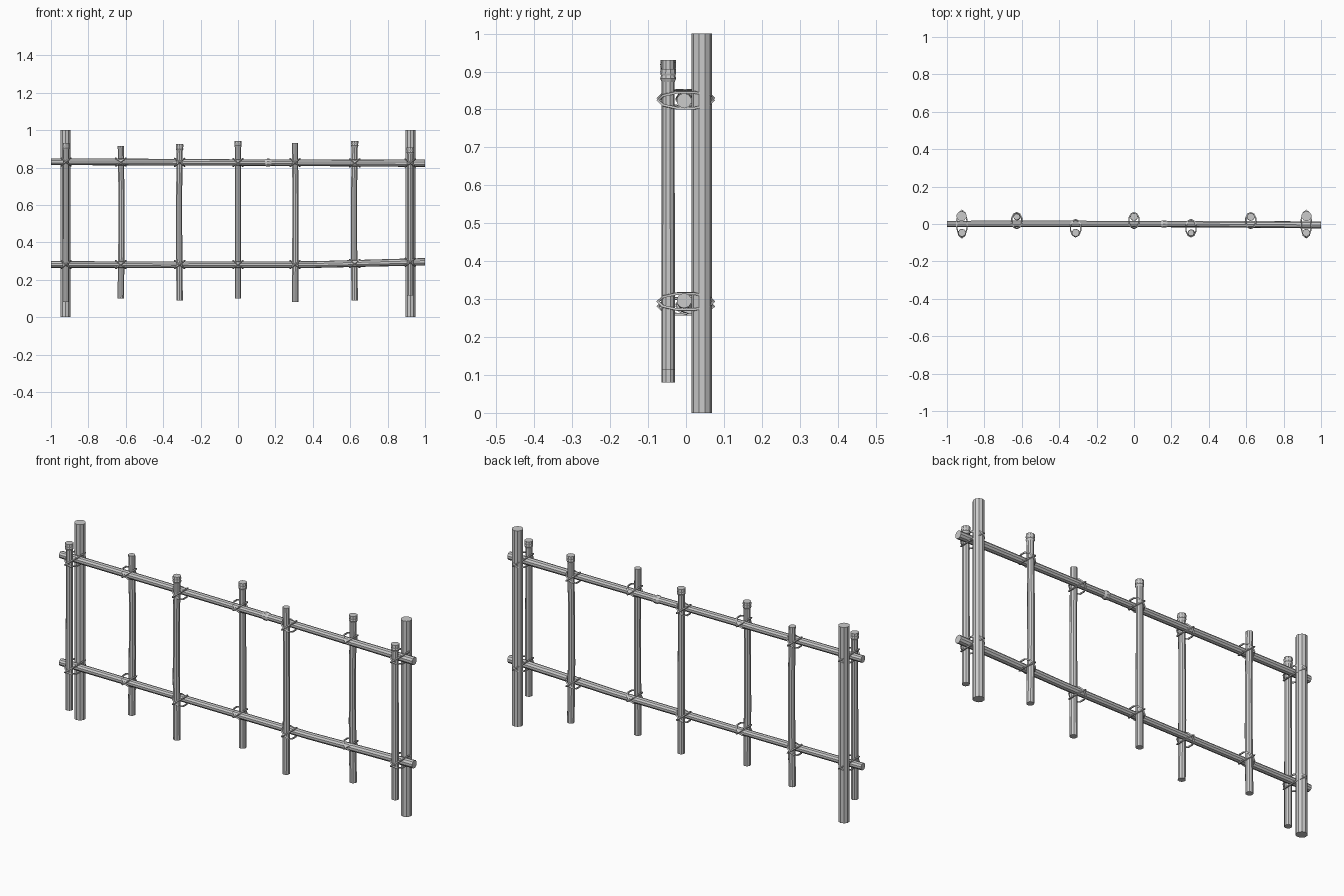
import bpy, bmesh
from math import sin, cos, pi, radians
from mathutils import Vector

if "Cube" in bpy.data.objects:
    bpy.data.objects.remove(bpy.data.objects["Cube"])


def make_object(name, bm):
    bmesh.ops.recalc_face_normals(bm, faces=bm.faces)
    mesh = bpy.data.meshes.new(name)
    bm.to_mesh(mesh)
    bm.free()
    obj = bpy.data.objects.new(name, mesh)
    bpy.context.collection.objects.link(obj)
    return obj


def bridge(bm, a, b):
    n = len(a)
    for i in range(n):
        j = (i + 1) % n
        bm.faces.new((a[i], a[j], b[j], b[i]))


def tube(name, path, u, v, sides=10):
    """Capped pole through (x, y, z, radius) stations; u, v span the section."""
    bm = bmesh.new()
    rings = []
    for x, y, z, r in path:
        rings.append([bm.verts.new(Vector((x, y, z))
                      + u * r * cos(2 * pi * (i + .5) / sides)
                      + v * r * sin(2 * pi * (i + .5) / sides)) for i in range(sides)])
    for a, b in zip(rings, rings[1:]):
        bridge(bm, a, b)
    bm.faces.new(rings[0])
    bm.faces.new(rings[-1])
    return make_object(name, bm)


def lashing(name, x, z, y0, y1, angle, half=.036, wire=.0045, n=10):
    """Closed cord loop spanning y0..y1, tilted in the front plane."""
    bm = bmesh.new()
    d = Vector((cos(angle), 0, sin(angle)))
    normal = d.cross(Y)
    rings = []
    for i in range(n):
        t = 2 * pi * i / n
        radial = Y * cos(t) + d * sin(t)
        c = Vector((x, (y0 + y1) / 2, z)) + Y * ((y1 - y0) / 2 - wire) * cos(t) + d * half * sin(t)
        rings.append([bm.verts.new(c + (radial * cos(k * pi / 2) + normal * sin(k * pi / 2)) * wire)
                      for k in range(4)])
    for i in range(n):
        bridge(bm, rings[i], rings[(i + 1) % n])
    make_object(name, bm)


X, Y, Z = Vector((1, 0, 0)), Vector((0, 1, 0)), Vector((0, 0, 1))

# End posts
for s in (-1, 1):
    tube("end_post", [(s * .922, .042, 0, .027), (s * .922, .042, 1, .027)], X, Y)

# Rails, slightly bent, with a node swelling on the upper one
tube("upper_rail", [(-1, 0, .831, .018), (-.5, .001, .829, .018), (.145, 0, .826, .017),
                    (.155, 0, .826, .021), (.168, 0, .826, .021), (.178, 0, .826, .017),
                    (.6, -.002, .824, .018), (1, -.005, .823, .02)], Y, Z)
tube("lower_rail", [(-1, 0, .282, .018), (-.4, .001, .28, .017), (.4, -.001, .281, .018),
                    (.75, -.003, .29, .019), (1, -.005, .296, .02)], Y, Z)

# Pickets: x, side (-1 front, 1 back), bottom, top, knobbed top, mid bend
pickets = [(-.92, -1, .08, .93, True, 0), (-.627, 1, .10, .915, False, .004),
           (-.312, -1, .09, .925, True, -.003), (0, 1, .10, .943, True, 0),
           (.305, -1, .08, .93, False, .002), (.624, 1, .09, .943, True, -.004),
           (.921, -1, .115, .907, True, 0)]
for x, side, z0, z1, knob, bend in pickets:
    y = -.047 if side < 0 else .038
    r = .018
    path = [(x, y, z0, r), (x + bend, y, z0 + .3, r), (x + bend, y, z0 + .55, r - .001)]
    if knob:
        path += [(x, y, z1 - .035, r - .001), (x, y, z1 - .026, .021), (x, y, z1 - .018, .019),
                 (x, y, z1 - .012, .021), (x, y, z1, .020)]
    else:
        path += [(x, y, z1, r - .001)]
    tube("picket", path, X, Y)

    # Crossed cord lashings at both rails; end joints also wrap the post
    if abs(x) > .9:
        y0, y1 = -.078, .077
    else:
        y0, y1 = (-.072, .028) if side < 0 else (-.028, .065)
    low = .281 + max(0, x - .4) * .024
    for z in (.827 - .003 * x, low):
        for a in (38, 142):
            lashing("lashing", x, z, y0, y1, radians(a))
